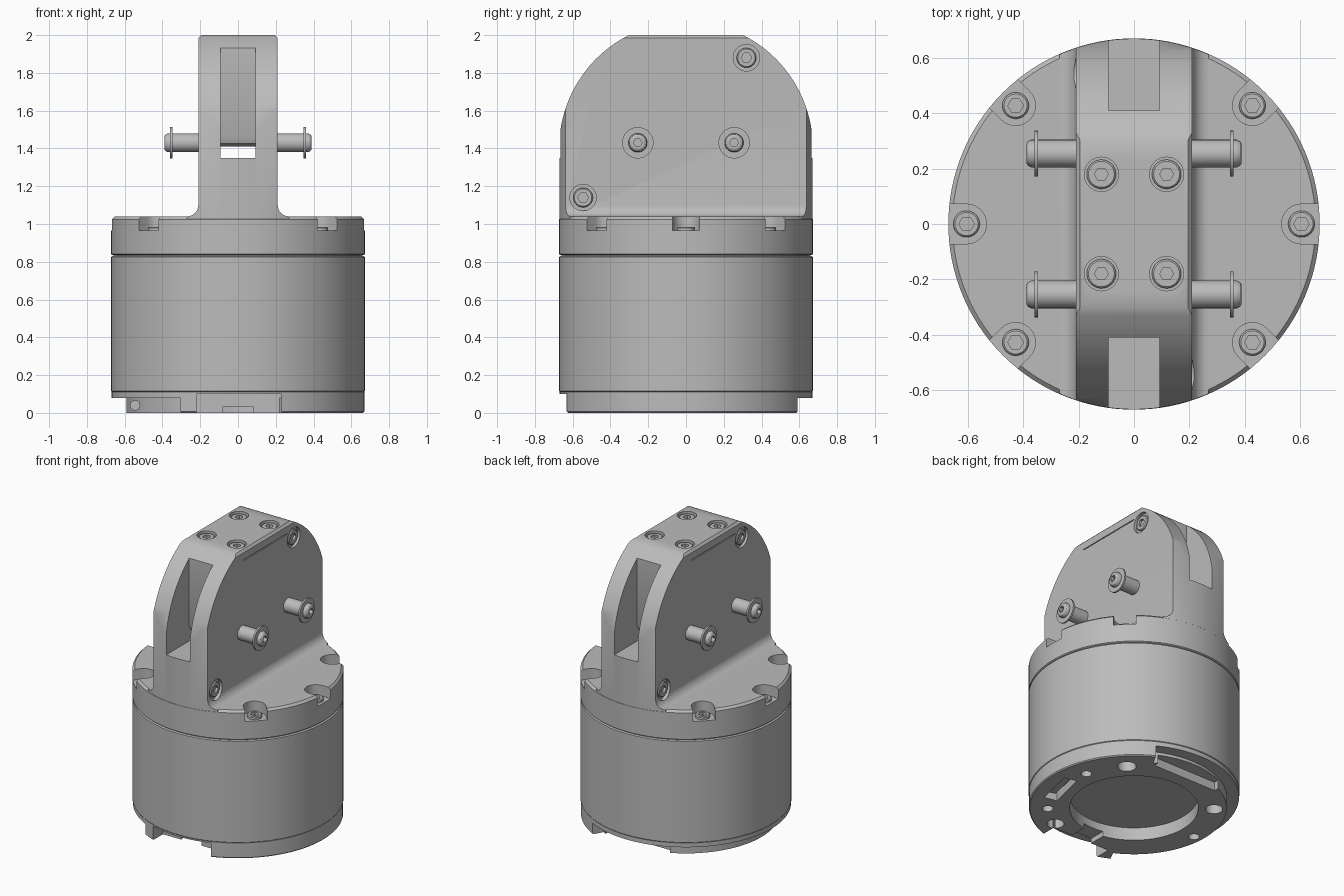
import bpy, bmesh
from math import sin, cos, pi, radians, asin

if "Cube" in bpy.data.objects:
    bpy.data.objects.remove(bpy.data.objects["Cube"])

grey = bpy.data.materials.new("machined_grey")
grey.use_nodes = True
GREY = (0.5, 0.5, 0.5, 1)
grey.diffuse_color = GREY
grey.node_tree.nodes["Principled BSDF"].inputs["Base Color"].default_value = GREY

PLACE = {"x": lambda u, v, h: (h, u, v),
         "y": lambda u, v, h: (u, h, v),
         "z": lambda u, v, h: (u, v, h)}


def loft(name, rings, axis="z"):
    """Solid through outlines [(points, height), ...] along an axis."""
    bm = bmesh.new()
    loops = [[bm.verts.new(PLACE[axis](u, v, h)) for u, v in pts] for pts, h in rings]
    for a, b in zip(loops, loops[1:]):
        for i in range(len(a)):
            j = (i + 1) % len(a)
            bm.faces.new((a[i], a[j], b[j], b[i]))
    bm.faces.new(loops[0])
    bm.faces.new(loops[-1])
    bmesh.ops.recalc_face_normals(bm, faces=bm.faces)
    mesh = bpy.data.meshes.new(name)
    bm.to_mesh(mesh)
    bm.free()
    mesh.materials.append(grey)
    ob = bpy.data.objects.new(name, mesh)
    bpy.context.collection.objects.link(ob)
    return ob


def arc(r, a0, a1, n, c=(0, 0)):
    return [(c[0] + r * cos(a0 + (a1 - a0) * i / n),
             c[1] + r * sin(a0 + (a1 - a0) * i / n)) for i in range(n + 1)]


def ring(r, c=(0, 0), n=32):
    return arc(r, 0, 2 * pi, n, c)[:-1]


def prism(name, pts, lo, hi, axis="z"):
    return loft(name, [(pts, lo), (pts, hi)], axis)


def lathe(name, profile, c=(0, 0), axis="z", n=32):
    return loft(name, [(ring(r, c, n), h) for r, h in profile], axis)


def rect(u0, u1, v0, v1):
    return [(u0, v0), (u1, v0), (u1, v1), (u0, v1)]


def combine(target, tool, op="DIFFERENCE"):
    mod = target.modifiers.new("shape", "BOOLEAN")
    mod.operation, mod.object, mod.solver = op, tool, "EXACT"
    bpy.context.view_layer.objects.active = target
    bpy.ops.object.modifier_apply(modifier=mod.name)
    bpy.data.objects.remove(tool)


def cut(target, pts, lo, hi, axis="z"):
    combine(target, prism("cutter", pts, lo, hi, axis))


def socket_head(name, c, r, lo, hi, axis, hexr):
    """Round head with a hex socket sunk into its outer end at hi."""
    s = 1 if hi > lo else -1
    head = lathe(name, [(r, lo), (r, hi - s * .006), (r - .006, hi)], c, axis)
    cut(head, ring(hexr, c, 6), hi - s * .025, hi + s * .1, axis)


R = .672

# Main drum
lathe("motor_body", [(R - .012, .105), (R, .115), (R, .826), (R - .008, .83)], n=128)
lathe("seam_ring", [(R - .012, .825), (R - .012, .845)], n=128)

# Cap with six open screw pockets
cap = lathe("top_cap", [(R - .006, .836), (R, .84), (R, 1.025), (R - .015, 1.04)], n=128)
for deg in (0, 45, 135, 180, 225, 315):
    a = radians(deg)
    c = (.606 * cos(a), .606 * sin(a))
    pocket = arc(.072, a + pi / 2, a + 3 * pi / 2, 16, c)
    pocket += [(x + .2 * cos(a), y + .2 * sin(a)) for x, y in (pocket[-1], pocket[0])]
    cut(cap, pocket, .965, 1.2)
    socket_head("cap_screw", c, .048, .95, .985, "z", .028)

# Upright fin: filleted section, limited by a rounded side outline and the drum
foot = arc(.06, -pi / 2, -pi, 6, (.27, 1.10))
half = [(.27, 1.0)] + foot + [(.21, 1.985), (.195, 2.0)]
fin = prism("upright_fin", half + [(-x, z) for x, z in reversed(half)], -.8, .8, "y")
shoulder = arc(R, 0, asin(.6 / R), 24, (0, 1.4))
side = [(R, .9)] + shoulder
combine(fin, prism("cutter", side + [(-y, z) for y, z in reversed(side)], -.5, .5, "x"), "INTERSECT")
combine(fin, lathe("cutter", [(R - .001, .8), (R - .001, 2.2)], n=128), "INTERSECT")

# Slot through the fin, with a block hanging in the middle
slot = [(.8, 1.35), (.8, 1.94), (.41, 1.94), (.41, 1.46), (.395, 1.425), (.36, 1.41)]
cut(fin, slot + [(-y, z) for y, z in reversed(slot)], -.092, .092, "x")

# Top screws
for x in (-.118, .118):
    for y in (-.18, .18):
        cut(fin, ring(.062, (x, y)), 1.965, 2.2)
        socket_head("top_screw", (x, y), .053, 1.95, 1.99, "z", .025)

# Side screws, score lines and pins, turned half round from one side to the other
for s in (1, -1):
    for y, z in ((.32 * s, 1.88), (-.545 * s, 1.14)):
        cut(fin, ring(.07, (y, z)), .19 * s, .5 * s, "x")
        socket_head("side_screw", (y, z), .052, .17 * s, .207 * s, "x", .028)
    cut(fin, rect(-.25, .25, 1.929, 1.935), .204 * s, .3 * s, "x")
    for y in (-.255, .255):
        c = (y, 1.43)
        profile = [(.05, .15), (.05, .348), (.083, .348), (.083, .36), (.05, .36),
                   (.05, .372), (.044, .384), (.034, .39)]
        pin = lathe("side_pin", [(r, x * s) for r, x in profile], c, "x")
        cut(pin, ring(.023, c, 6), .365 * s, .5 * s, "x")

# Base ring
base = lathe("base_ring", [(R - .01, 0), (R - .003, .007), (R - .003, .11)], n=128)
cut(base, ring(.41, n=64), -.1, .09)
a0, a1 = radians(62), radians(243)
cut(base, arc(.8, a0, a1, 48) + arc(.59, a1, a0, 48), -.1, .08)
cut(base, rect(-.22, .23, -.8, -.52), -.1, .1)
cut(base, rect(-.08, .08, -.6, -.3), -.1, .035)
cut(base, rect(-.25, .25, .5, .8), -.1, .06)
for deg, rad, r in ((45, .53, .06), (-62, .54, .055), (142, .51, .055),
                    (15, .53, .035), (-41, .55, .035), (184, .53, .035)):
    a = radians(deg)
    cut(base, ring(r, (rad * cos(a), rad * sin(a)), 24), -.1, .08)

# Cable socket sunk into the base
a = radians(-13)
def turned(pts):
    return [(u * cos(a) - v * sin(a), u * sin(a) + v * cos(a)) for u, v in pts]
cut(base, turned(rect(.48, .57, -.14, .14)), -.1, .06)
prism("cable_socket", turned(rect(.505, .545, -.11, .11)), .03, .07)

# Cross hole in the recessed side of the base
cut(base, ring(.025, (-.545, .04), 16), -.4, -.1, "y")

for ob in bpy.context.view_layer.objects:
    ob.select_set(ob.type == "MESH" and grey.name in ob.data.materials)
bpy.context.view_layer.objects.active = base
bpy.ops.object.shade_smooth_by_angle(angle=radians(30))
